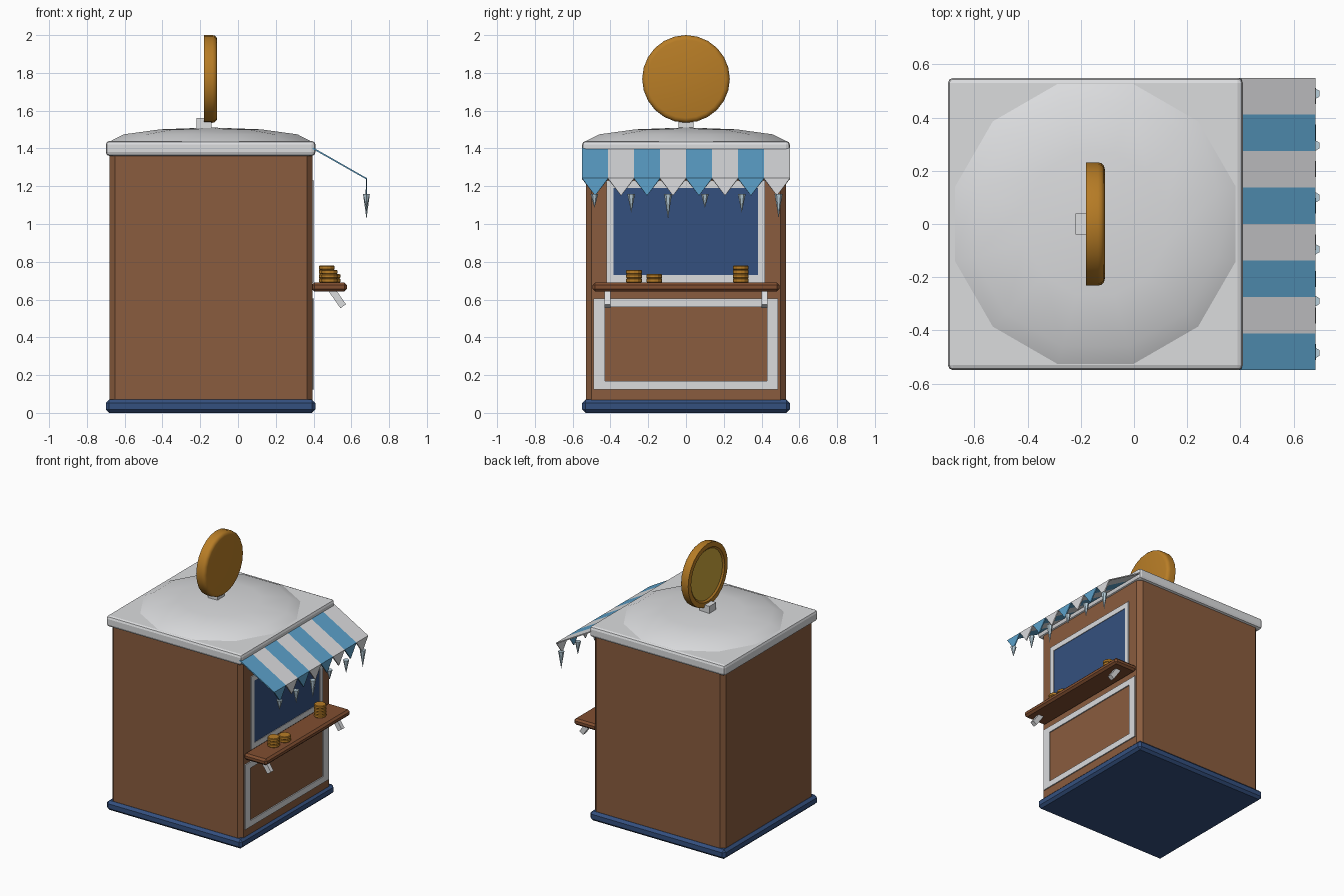
import bpy, bmesh, math
from mathutils import Matrix, Vector

if "Cube" in bpy.data.objects:
    bpy.data.objects.remove(bpy.data.objects["Cube"])


def material(name, rgb):
    m = bpy.data.materials.new(name)
    lin = [((c / 255 + 0.055) / 1.055) ** 2.4 for c in rgb]
    m.diffuse_color = (*lin, 1)
    m.use_nodes = True
    m.node_tree.nodes["Principled BSDF"].inputs["Base Color"].default_value = m.diffuse_color
    return m


WHITE = material("snow_white", (219, 220, 222))
BROWN = material("wall_brown", (138, 92, 62))
SHELF = material("shelf_brown", (128, 78, 48))
NAVY = material("navy", (52, 80, 127))
BLUE = material("awning_blue", (92, 161, 202))
GOLD = material("gold", (184, 125, 38))
YELLOW = material("pale_gold", (205, 168, 60))
ICE = material("ice", (185, 208, 220))


def finish(name, bm, mats, smooth=None):
    bmesh.ops.recalc_face_normals(bm, faces=bm.faces)
    me = bpy.data.meshes.new(name)
    bm.to_mesh(me)
    bm.free()
    ob = bpy.data.objects.new(name, me)
    bpy.context.collection.objects.link(ob)
    for m in mats:
        me.materials.append(m)
    if smooth:
        bpy.ops.object.select_all(action='DESELECT')
        ob.select_set(True)
        bpy.context.view_layer.objects.active = ob
        bpy.ops.object.shade_smooth_by_angle(angle=math.radians(smooth))
    return ob


def box(name, lo, hi, mat, bevel=0, segments=1, vertical_only=False, tilt=0):
    lo, hi = Vector(lo), Vector(hi)
    size = hi - lo
    bm = bmesh.new()
    bmesh.ops.create_cube(bm, size=1)
    bmesh.ops.scale(bm, vec=size, verts=bm.verts)
    if bevel:
        edges = [e for e in bm.edges if not vertical_only
                 or abs(e.verts[0].co.z - e.verts[1].co.z) > 1e-4]
        bmesh.ops.bevel(bm, geom=edges, offset=bevel, segments=segments,
                        profile=0.5, affect='EDGES')
    bm.transform(Matrix.Translation((lo + hi) / 2) @ Matrix.Rotation(tilt, 4, 'Y'))
    return finish(name, bm, [mat])


def frame(name, y0, y1, z0, z1, wy, wz):
    """Rectangular trim on the counter wall, built from a grid with a hole."""
    bm = bmesh.new()
    ys, zs = (y0, y0 + wy, y1 - wy, y1), (z0, z0 + wz, z1 - wz, z1)
    v = [[bm.verts.new((0.393, y, z)) for z in zs] for y in ys]
    for i in range(3):
        for j in range(3):
            if (i, j) != (1, 1):
                bm.faces.new((v[i][j], v[i + 1][j], v[i + 1][j + 1], v[i][j + 1]))
    ext = bmesh.ops.extrude_face_region(bm, geom=bm.faces[:])
    moved = [g for g in ext["geom"] if isinstance(g, bmesh.types.BMVert)]
    bmesh.ops.translate(bm, verts=moved, vec=(0.01, 0, 0))
    return finish(name, bm, [WHITE])


# Booth body
box("base", (-0.70, -0.55, 0), (0.41, 0.55, 0.07), NAVY, 0.018)
box("walls", (-0.68, -0.53, 0.05), (0.395, 0.53, 1.38), BROWN, 0.03, 1, True)
box("roof_slab", (-0.70, -0.55, 1.36), (0.41, 0.55, 1.44), WHITE, 0.02, 2)

# Snowy dome on the roof
bm = bmesh.new()
bmesh.ops.create_uvsphere(bm, u_segments=12, v_segments=6, radius=1)
bmesh.ops.delete(bm, geom=[v for v in bm.verts if v.co.z < -0.01], context='VERTS')
bm.transform(Matrix.Translation((-0.145, 0, 1.438))
             @ Matrix.Diagonal((0.55, 0.55, 0.073, 1))
             @ Matrix.Rotation(math.radians(15), 4, 'Z'))
finish("roof_snow", bm, [WHITE], 40)

# Counter wall: window, trims
box("window_pane", (0.39, -0.40, 0.72), (0.399, 0.40, 1.21), NAVY)
frame("window_frame", -0.42, 0.418, 0.69, 1.23, 0.036, 0.04)
frame("panel_trim", -0.49, 0.488, 0.125, 0.605, 0.06, 0.045)

# Counter shelf and its brackets
box("counter_shelf", (0.39, -0.495, 0.643), (0.578, 0.495, 0.69), SHELF, 0.014)
for side in (-1, 1):
    y = side * 0.415
    box("shelf_bracket", (0.509, y - 0.016, 0.555), (0.545, y + 0.016, 0.66),
        WHITE, tilt=math.radians(-35))

# Striped awning with pointed valance
bm = bmesh.new()
STRIPES, W = 8, 1.1 / 8
for i in range(STRIPES):
    y0 = -0.55 + i * W
    y1 = y0 + W
    a, b = bm.verts.new((0.395, y0, 1.402)), bm.verts.new((0.395, y1, 1.402))
    c, d = bm.verts.new((0.68, y1, 1.24)), bm.verts.new((0.68, y0, 1.24))
    tip = bm.verts.new((0.68, (y0 + y1) / 2, 1.15))
    for f in (bm.faces.new((a, d, c, b)), bm.faces.new((d, tip, c))):
        f.material_index = i % 2
bmesh.ops.remove_doubles(bm, verts=bm.verts, dist=1e-4)
awning = finish("awning", bm, [BLUE, WHITE])
sol = awning.modifiers.new("thickness", 'SOLIDIFY')
sol.thickness = 0.008
sol.offset = 0

# Icicles along the valance
for i, tip in enumerate((1.085, 1.06, 1.025, 1.085, 1.06, 1.03)):
    h = 1.16 - tip
    bm = bmesh.new()
    bmesh.ops.create_cone(bm, cap_ends=True, segments=6, radius1=0, radius2=0.021,
                          depth=h)
    bmesh.ops.remove_doubles(bm, verts=bm.verts, dist=1e-5)
    bm.transform(Matrix.Translation((0.68, -0.485 + i * 0.195, tip + h / 2)))
    finish("icicle", bm, [ICE])

# Coin stacks on the counter
for x, y, count in ((0.485, -0.275, 3), (0.50, -0.168, 2), (0.47, 0.29, 4)):
    for k in range(count):
        bm = bmesh.new()
        bmesh.ops.create_cone(bm, cap_ends=True, segments=12, radius1=0.042,
                              radius2=0.042, depth=0.0225)
        rims = [e for e in bm.edges if abs(e.verts[0].co.z - e.verts[1].co.z) < 1e-4]
        bmesh.ops.bevel(bm, geom=rims, offset=0.004, segments=1, affect='EDGES')
        bm.transform(Matrix.Translation((x, y, 0.701 + k * 0.0225)))
        finish("small_coin", bm, [GOLD])

# Round sign: rounded on the counter side, recessed disc on the back
box("sign_post", (-0.22, -0.04, 1.48), (-0.14, 0.04, 1.56), WHITE)
bm = bmesh.new()
bmesh.ops.create_cone(bm, cap_ends=True, segments=24, radius1=0.232, radius2=0.232,
                      depth=0.07)
top = [e for e in bm.edges if all(v.co.z > 0 for v in e.verts)]
bmesh.ops.bevel(bm, geom=top, offset=0.025, segments=3, profile=0.5, affect='EDGES')
back = min(bm.faces, key=lambda f: f.calc_center_median().z)
bmesh.ops.inset_region(bm, faces=[back], thickness=0.035)
bmesh.ops.inset_region(bm, faces=[back], thickness=0.012, depth=-0.01)
back.material_index = 1
bm.transform(Matrix.Translation((-0.145, 0, 1.768)) @ Matrix.Rotation(math.pi / 2, 4, 'Y'))
finish("coin_sign", bm, [GOLD, YELLOW], 35)
